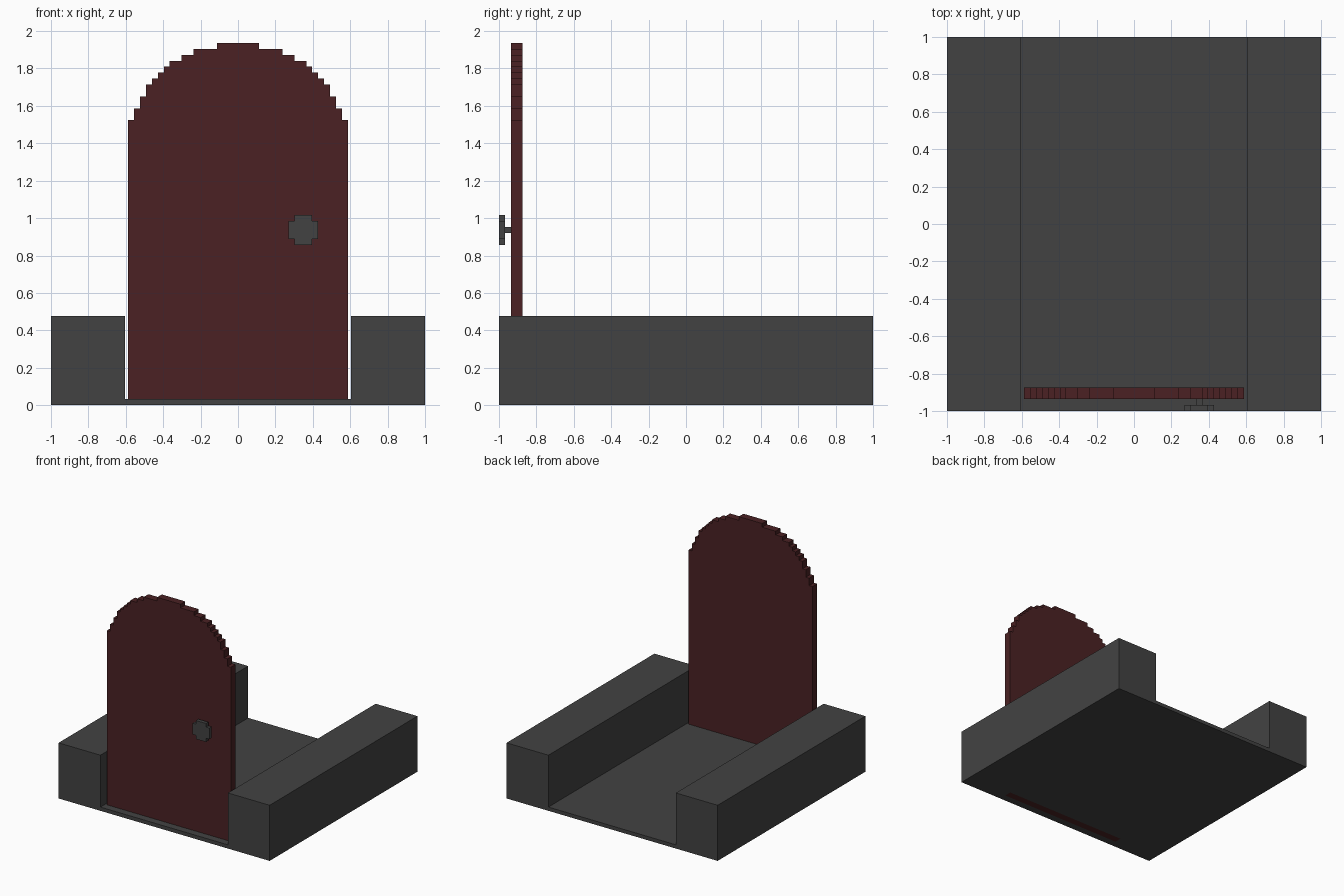
import bpy, bmesh

if "Cube" in bpy.data.objects:
    bpy.data.objects.remove(bpy.data.objects["Cube"])

U = 1 / 31.5  # grid step of the blocky style


def material(name, rgb):
    m = bpy.data.materials.new(name)
    m.diffuse_color = (*rgb, 1)
    m.use_nodes = True
    m.node_tree.nodes["Principled BSDF"].inputs["Base Color"].default_value = m.diffuse_color
    return m


stone = material("dark grey stone", (0.055, 0.055, 0.055))
wood = material("dark red wood", (0.069, 0.0155, 0.017))


def extrude_profile(name, pts, y0, y1, mat):
    """Closed x,z outline extruded along y."""
    bm = bmesh.new()
    face = bm.faces.new([bm.verts.new((x, y0, z)) for x, z in pts])
    out = bmesh.ops.extrude_face_region(bm, geom=[face])
    moved = [v for v in out["geom"] if isinstance(v, bmesh.types.BMVert)]
    bmesh.ops.translate(bm, verts=moved, vec=(0, y1 - y0, 0))
    bmesh.ops.recalc_face_normals(bm, faces=bm.faces)
    me = bpy.data.meshes.new(name)
    bm.to_mesh(me)
    bm.free()
    me.materials.append(mat)
    ob = bpy.data.objects.new(name, me)
    bpy.context.collection.objects.link(ob)
    return ob


def stepped(steps, bottom):
    """Symmetric outline from (half width, top) steps, widest first."""
    right = [(steps[0][0], bottom)]
    for i, (w, top) in enumerate(steps):
        if i:
            right.append((w, steps[i - 1][1]))
        right.append((w, top))
    return right + [(-x, z) for x, z in reversed(right)]


def scaled(pts, cx=0, cz=0):
    return [((x + cx) * U, (z + cz) * U) for x, z in pts]


# Trough-shaped base: thin floor between two thick side walls
half, wall_h, floor_h = [(1, 0), (1, 15 * U), (0.604, 15 * U), (0.604, U)], 0, 0
base = extrude_profile("base", half + [(-x, z) for x, z in reversed(half)], -1, 1, stone)

# Slot in the floor that the door stands in
y_front, y_back = -1 + 2 * U, -1 + 4 * U
w = 18.5 * U
cutter = extrude_profile("slot_cutter", [(-w, -0.1), (w, -0.1), (w, 0.2), (-w, 0.2)],
                         y_front, y_back, stone)
cutter.hide_render = True
cutter.hide_viewport = True
cut = base.modifiers.new("slot", "BOOLEAN")
cut.operation = "DIFFERENCE"
cut.solver = "EXACT"
cut.object = cutter

# Door with stepped arch
arch = [(18.5, 48), (17.5, 50), (16.5, 52), (15.5, 54), (14.5, 55), (13.5, 56),
        (12.5, 57), (11.5, 58), (9.5, 59), (7.5, 60), (3.5, 61)]
extrude_profile("door", scaled(stepped(arch, 0)), y_front, y_back, wood)

# Door knob: plus-like disc on a short stem
disc = [(1.5, -2.5), (1.5, -1.5), (2.5, -1.5), (2.5, 1.5), (1.5, 1.5), (1.5, 2.5)]
disc += [(-x, z) for x, z in reversed(disc)]
extrude_profile("door_knob", scaled(disc, 11, 29.5), -1, -1 + U, stone)
stem = [(-0.5, -0.5), (0.5, -0.5), (0.5, 0.5), (-0.5, 0.5)]
extrude_profile("knob_stem", scaled(stem, 11, 29.5), -1 + U, y_front, stone)
